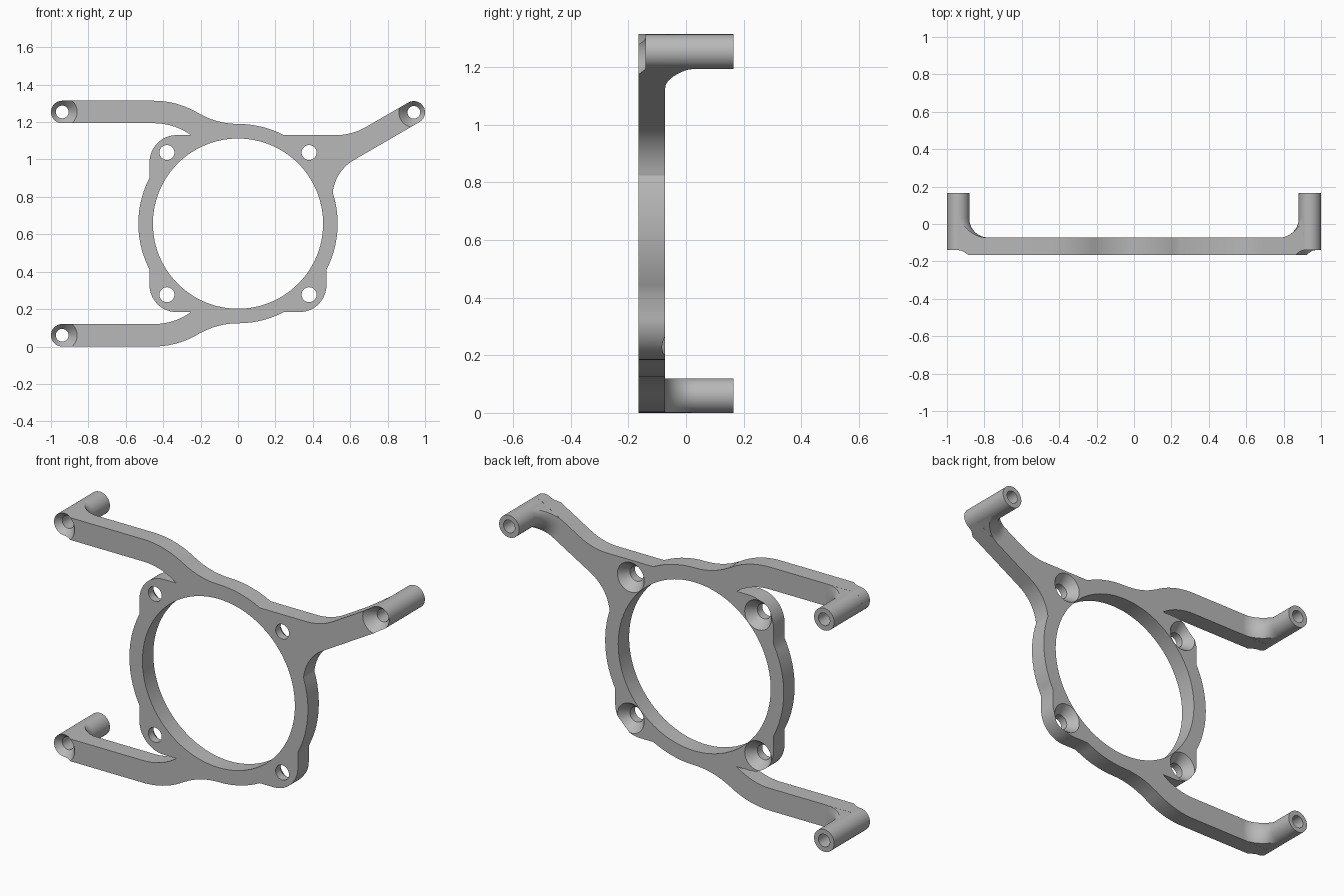
import bpy, bmesh
from math import radians, cos, sin, tau, ceil, sqrt, acos, degrees
from mathutils import Matrix, Vector

cube = bpy.data.objects.get("Cube")
if cube:
    bpy.data.objects.remove(cube)

grey = bpy.data.materials.new("plain_grey")
grey.use_nodes = True
grey.diffuse_color = (0.48, 0.48, 0.48, 1)
grey.node_tree.nodes["Principled BSDF"].inputs["Base Color"].default_value = (0.48, 0.48, 0.48, 1)

CZ = 0.657                      # height of the ring centre
FRONT, BACK, TIP = -0.165, -0.072, 0.165
R_OUT, R_IN = 0.533, 0.455      # ring radii
S, CORNER = 0.473, 0.145        # rounded square half size and corner radius
T = sqrt(R_OUT ** 2 - S ** 2)   # where the square leaves the ring
A = degrees(acos(S / R_OUT))
POST_R, BORE_R, FILLET = 0.06, 0.034, 0.1
# post centre x, height above ring centre, direction of arm seen from the post
POSTS = {"upper_right": (-0.94, 0.597, 0), "lower_right": (-0.94, -0.597, 0),
         "upper_left": (0.94, 0.595, 210)}


def arc(cx, cy, r, a0, a1):
    n = max(2, ceil(abs(a1 - a0) / 4))
    angles = [radians(a0 + (a1 - a0) * i / n) for i in range(n + 1)]
    return [(cx + r * cos(a), cy + r * sin(a)) for a in angles]


def make_object(name, bm):
    bmesh.ops.remove_doubles(bm, verts=bm.verts, dist=1e-5)
    bmesh.ops.recalc_face_normals(bm, faces=bm.faces)
    mesh = bpy.data.meshes.new(name)
    bm.to_mesh(mesh)
    bm.free()
    mesh.materials.append(grey)
    ob = bpy.data.objects.new(name, mesh)
    bpy.context.collection.objects.link(ob)
    return ob


def lathe(name, profile, places, steps=48):
    """Turn a (radius, y) profile about the y axis at each (x, height)."""
    bm = bmesh.new()
    for x, v in places:
        vs = [bm.verts.new((x + r, y, CZ + v)) for r, y in profile]
        es = [bm.edges.new(p) for p in zip(vs, vs[1:])]
        if profile[0][0] > 0:
            es.append(bm.edges.new((vs[-1], vs[0])))
        bmesh.ops.spin(bm, geom=vs + es, cent=(x, 0, CZ + v), axis=(0, 1, 0),
                       angle=tau, steps=steps)
    return make_object(name, bm)


def boolean(ob, cutter, operation):
    mod = ob.modifiers.new("cut", 'BOOLEAN')
    mod.operation, mod.solver, mod.object = operation, 'EXACT', cutter
    with bpy.context.temp_override(object=ob, active_object=ob):
        bpy.ops.object.modifier_apply(modifier=mod.name)
    bpy.data.objects.remove(cutter)


def smooth(ob):
    bpy.ops.object.select_all(action='DESELECT')
    ob.select_set(True)
    bpy.context.view_layer.objects.active = ob
    bpy.ops.object.shade_smooth_by_angle(angle=radians(30))


# Plate outline, right half of the ring and the slanted arm
c = S - CORNER
px, pv, _ = POSTS["upper_left"]
outline = (arc(0, 0, R_OUT, -90, A - 90)
           + arc(c, -c, CORNER, -90, 0)
           + arc(0, 0, R_OUT, -A, 18.2)
           + arc(0.735, 0.141, 0.23, 173.5, 120)
           + arc(px, pv, POST_R, -60, 120)
           + arc(0.523, S + 0.32, 0.32, -60, -90)
           + arc(0, 0, R_OUT, 90 - A, 90))

# Other half: one curved arm, then its mirror below
px, pv, _ = POSTS["upper_right"]
half = (arc(0, R_OUT + 0.415, 0.415, -90, -119.5)
        + arc(-0.45, 0.197, 0.46, 57.7, 90)
        + arc(px, pv, POST_R, 90, 270)
        + arc(-0.45, 0.197, 0.34, 90, 54.3)
        + arc(-c, c, CORNER, 90, 180)
        + arc(0, 0, R_OUT, 180 - A, 180))
outline += half + [(x, -v) for x, v in reversed(half)]

# Extruded plate
clean = [p for i, p in enumerate(outline)
         if (Vector(p) - Vector(outline[i - 1])).length > 1e-4]
bm = bmesh.new()
face = bm.faces.new([bm.verts.new((x, FRONT, CZ + v)) for x, v in clean])
ext = bmesh.ops.extrude_face_region(bm, geom=[face])
bmesh.ops.translate(bm, vec=(0, BACK - FRONT, 0),
                    verts=[g for g in ext["geom"] if isinstance(g, bmesh.types.BMVert)])
plate = make_object("mounting_plate", bm)

# Ring opening
boolean(plate, lathe("ring_cutter", [(0, -0.3), (R_IN, -0.3), (R_IN, 0.3), (0, 0.3)],
                     [(0, 0)], 120), 'DIFFERENCE')
# Corner screw holes, countersunk from the back
boolean(plate, lathe("screw_cutter",
                     [(0, -0.3), (0.04, -0.3), (0.04, BACK - 0.05), (0.08, BACK),
                      (0.096, BACK + 0.02), (0, BACK + 0.02)],
                     [(x, v) for x in (-0.38, 0.38) for v in (-0.38, 0.38)]), 'DIFFERENCE')
# Post bores, dished at the front
places = [p[:2] for p in POSTS.values()]
boolean(plate, lathe("bore_cutter",
                     [(0, FRONT - 0.035), (0.108, FRONT - 0.035), (BORE_R, -0.1075),
                      (BORE_R, 0.3), (0, 0.3)], places), 'DIFFERENCE')
smooth(plate)

# Hollow posts and the fillets joining them to the arms
flare = [(0.05, BACK - 0.01)] + [(POST_R + FILLET, BACK - 0.01)] + \
    arc(POST_R + FILLET, BACK + FILLET, FILLET, 270, 180) + [(0.05, BACK + FILLET)]
for name, (x, v, angle) in POSTS.items():
    post = lathe(name + "_post", [(BORE_R, BACK), (POST_R, BACK), (POST_R, TIP), (BORE_R, TIP)],
                 [(x, v)])
    smooth(post)
    fillet = lathe(name + "_fillet", flare, [(x, v)])
    bm = bmesh.new()
    bmesh.ops.create_cube(bm, size=1, matrix=Matrix.Translation((x, 0, CZ + v))
                          @ Matrix.Rotation(radians(-angle), 4, 'Y')
                          @ Matrix.Translation((0.15, 0, 0))
                          @ Matrix.Diagonal((0.3, 0.6, 2 * POST_R - 0.001, 1)))
    boolean(fillet, make_object("fillet_clip", bm), 'INTERSECT')
    smooth(fillet)
